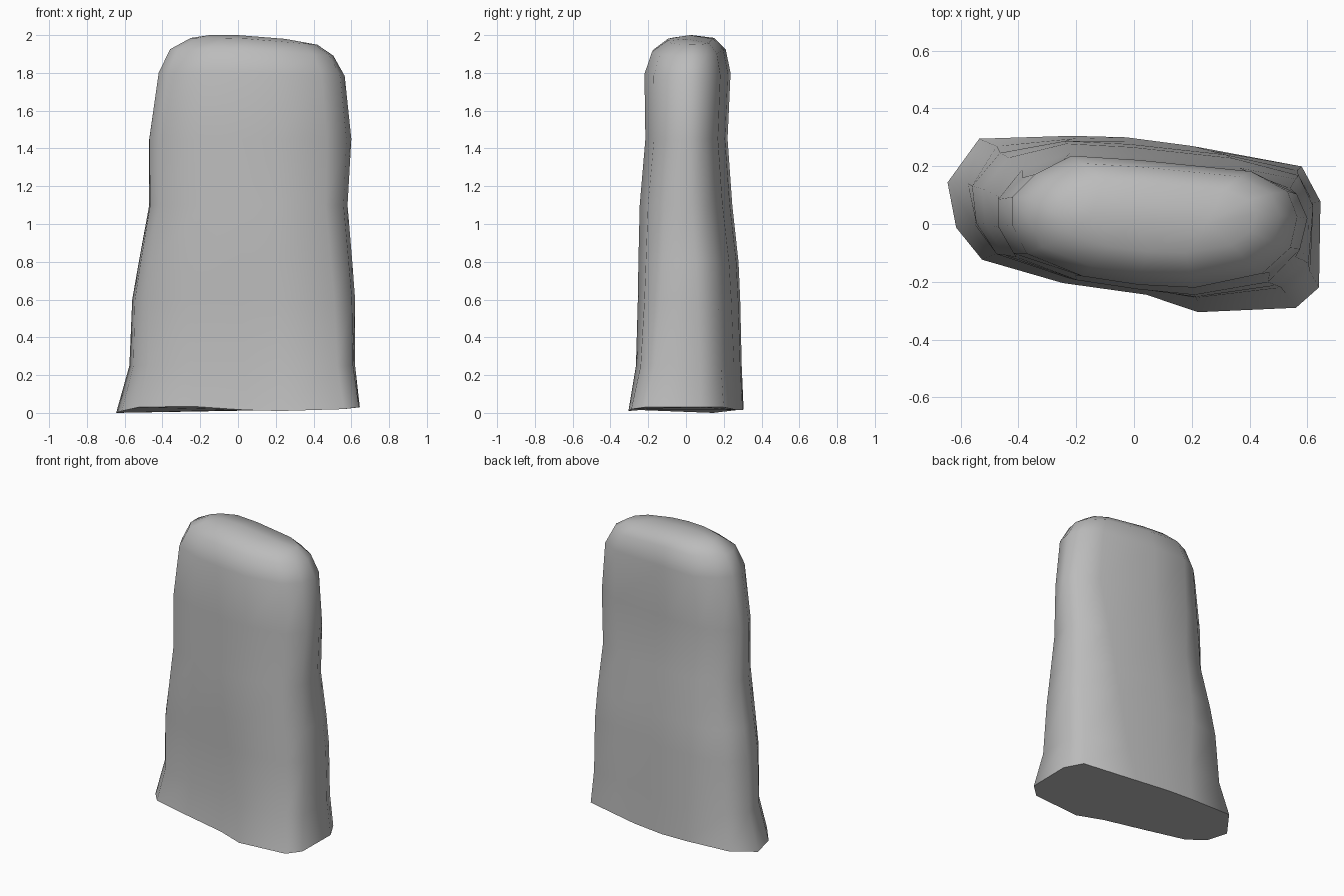
import bpy
import bmesh
import math

if "Cube" in bpy.data.objects:
    bpy.data.objects.remove(bpy.data.objects["Cube"], do_unlink=True)

# Weathered grey stone
stone = bpy.data.materials.new("stone_grey")
stone.use_nodes = True
grey = (0.5, 0.5, 0.5, 1)
stone.diffuse_color = grey
stone.node_tree.nodes["Principled BSDF"].inputs["Base Color"].default_value = grey

# Matching outlines of the foot and the shoulder, anticlockwise from the right end
foot = [(.645, .08), (.58, .2), (.2, .27), (-.03, .3), (-.22, .305), (-.54, .295), (-.65, .145),
        (-.62, -.01), (-.53, -.12), (-.25, -.2), (.04, -.24), (.22, -.3), (.56, -.285), (.64, -.215)]
shoulder = [(.565, .03), (.53, .12), (.4, .19), (0, .23), (-.24, .245), (-.37, .18), (-.45, .1),
            (-.45, 0), (-.4, -.1), (-.2, -.18), (0, -.21), (.2, -.22), (.44, -.17), (.54, -.08)]
foot_lift = [.03, .03, .015, .015, .02, .03, 0, .01, .03, .035, .015, .01, .02, .03]

# Height and extent of each course: z, left, right, front, back
courses = [(0, -.645, .645, -.305, .305), (.25, -.575, .62, -.265, .295),
           (.6, -.56, .62, -.255, .287), (.8, -.525, .605, -.252, .278),
           (1.1, -.47, .58, -.245, .245), (1.45, -.47, .6, -.215, .22),
           (1.8, -.42, .565, -.22, .236), (1.925, -.36, .505, -.18, .21),
           (1.985, -.25, .42, -.1, .15)]


def normalise(points):
    xs, ys = zip(*points)
    return [((x - min(xs)) / (max(xs) - min(xs)), (y - min(ys)) / (max(ys) - min(ys)))
            for x, y in points]


low, high = normalise(foot), normalise(shoulder)
bm = bmesh.new()
rings = []
for z, left, right, front, back in courses:
    t = min(1, z / 1.5) ** 0.8
    ring = []
    for (ax, ay), (bx, by), lift in zip(low, high, foot_lift):
        x = left + (right - left) * (ax + (bx - ax) * t)
        y = front + (back - front) * (ay + (by - ay) * t)
        tilt = 0.09 * max(0, x) * max(0, (z - 1.7) / 0.3)
        ring.append(bm.verts.new((x, y, z + (lift if z == 0 else 0) - tilt)))
    rings.append(ring)

# Sides
for a, b in zip(rings, rings[1:]):
    for i in range(len(a)):
        j = (i + 1) % len(a)
        bm.faces.new((a[i], a[j], b[j], b[i]))

# Crown with a low ridge, and flat underside
top = rings[-1]
ridge = [bm.verts.new(p) for p in ((.25, 0, 1.98), (0, .02, 2), (-.15, .03, 2))]
nearest = [min(ridge, key=lambda r: abs(r.co.x - v.co.x)) for v in top]
for i in range(len(top)):
    j = (i + 1) % len(top)
    loop = [top[i], top[j], nearest[j]]
    if nearest[i] is not nearest[j]:
        loop.append(nearest[i])
    bm.faces.new(loop)
bm.faces.new(list(reversed(rings[0])))
bmesh.ops.recalc_face_normals(bm, faces=bm.faces)

mesh = bpy.data.meshes.new("standing_stone")
bm.to_mesh(mesh)
bm.free()
mesh.materials.append(stone)
obj = bpy.data.objects.new("standing_stone", mesh)
bpy.context.collection.objects.link(obj)
bpy.context.view_layer.objects.active = obj
obj.select_set(True)
bpy.ops.object.shade_smooth_by_angle(angle=math.radians(65))
